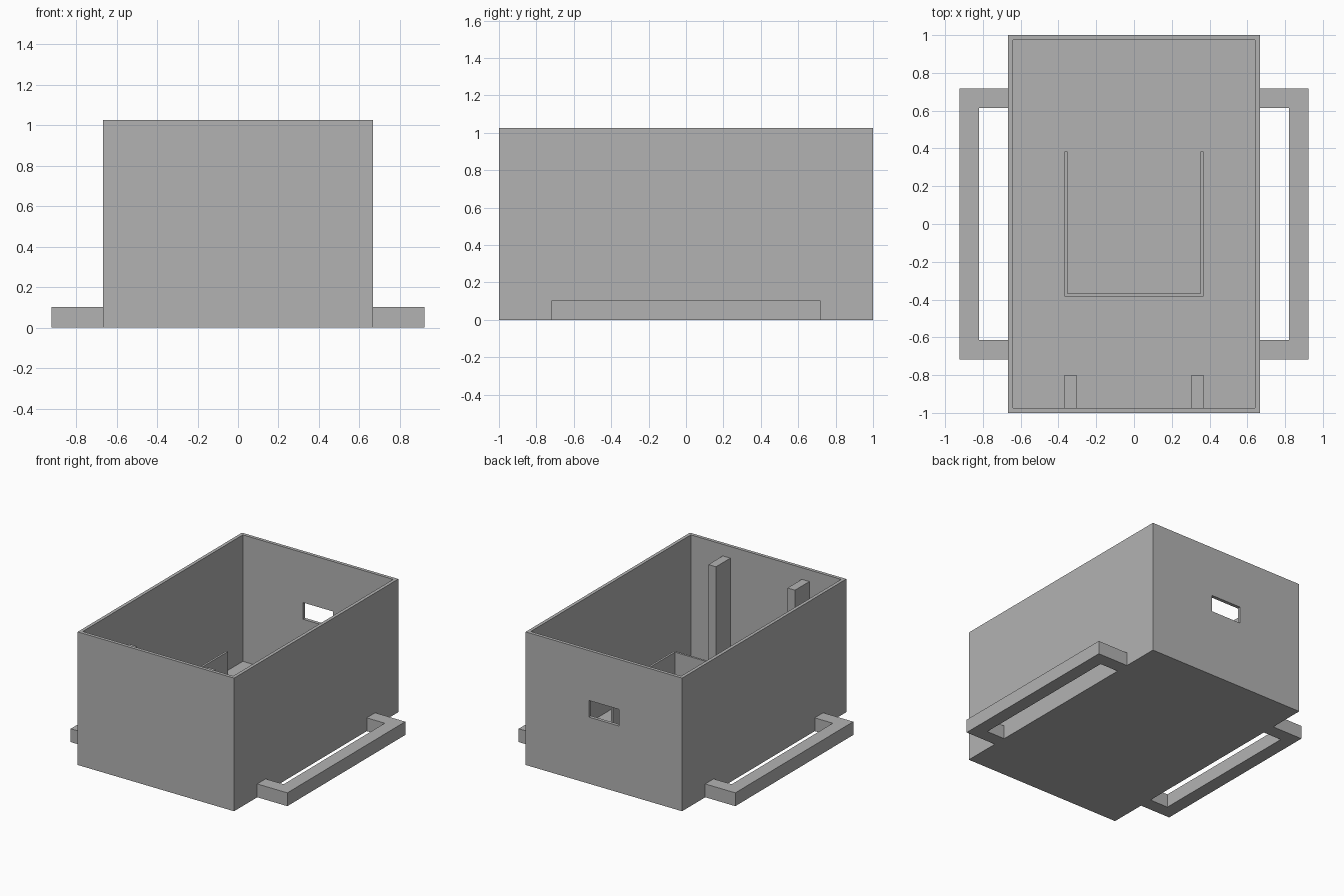
import bpy
import bmesh

if "Cube" in bpy.data.objects:
    bpy.data.objects.remove(bpy.data.objects["Cube"], do_unlink=True)

# One plain grey for every part
GREY = 0.45
grey = bpy.data.materials.new("plain grey")
grey.use_nodes = True
grey.diffuse_color = (GREY, GREY, GREY, 1)
grey.node_tree.nodes["Principled BSDF"].inputs["Base Color"].default_value = (GREY, GREY, GREY, 1)

U = 2 / 78                    # wall thickness, used as the design unit
W, L, H = 26 * U, 39 * U, 40 * U   # half width, half length, height
FLOOR = 2 * U


def prism(name, outline, z0, z1):
    """Extrude a flat outline from z0 up to z1."""
    bm = bmesh.new()
    face = bm.faces.new([bm.verts.new((x, y, z0)) for x, y in outline])
    new = bmesh.ops.extrude_face_region(bm, geom=[face])["geom"]
    tops = [v for v in new if isinstance(v, bmesh.types.BMVert)]
    bmesh.ops.translate(bm, verts=tops, vec=(0, 0, z1 - z0))
    bmesh.ops.recalc_face_normals(bm, faces=bm.faces)
    mesh = bpy.data.meshes.new(name)
    bm.to_mesh(mesh)
    bm.free()
    mesh.materials.append(grey)
    obj = bpy.data.objects.new(name, mesh)
    bpy.context.collection.objects.link(obj)
    return obj


def rect(x0, x1, y0, y1):
    return [(x0, y0), (x1, y0), (x1, y1), (x0, y1)]


def cut(obj, cutter):
    """Subtract the cutter, then discard it."""
    mod = obj.modifiers.new("cut", "BOOLEAN")
    mod.operation, mod.solver, mod.object = "DIFFERENCE", "EXACT", cutter
    bpy.context.view_layer.objects.active = obj
    bpy.ops.object.modifier_apply(modifier=mod.name)
    bpy.data.objects.remove(cutter, do_unlink=True)


def mirror_x(obj):
    obj.modifiers.new("mirror", "MIRROR").use_axis[0] = True


# Open-topped box with a small window in the back wall
box = prism("open_box", rect(-W, W, -L, L), 0, H)
cut(box, prism("cavity_cutter", rect(-W + U, W - U, -L + U, L - U), FLOOR, H + U))
cut(box, prism("window_cutter", rect(-5 * U, 5 * U, L - 2 * U, L + U), 20 * U, 25 * U))

# Side handles: C-shaped flat bars on both long sides
out, bar, reach = 36 * U, 4 * U, 28 * U
handle = prism("side_handles", [
    (W, -reach), (out, -reach), (out, reach), (W, reach),
    (W, reach - bar), (out - bar, reach - bar),
    (out - bar, bar - reach), (W, bar - reach)], 0, bar)
mirror_x(handle)

# Thin three-sided partition on the floor, open to the back
px, py, t = 0.369, 15 * U, 0.016
prism("inner_partition", [
    (-px, -py), (px, -py), (px, py), (px - t, py),
    (px - t, t - py), (t - px, t - py), (t - px, py), (-px, py)], FLOOR, 0.43)

# Pair of tall posts against the front wall
posts = prism("front_posts", rect(px - 2.5 * U, px, -L + U, -0.8), FLOOR, 0.936)
mirror_x(posts)
